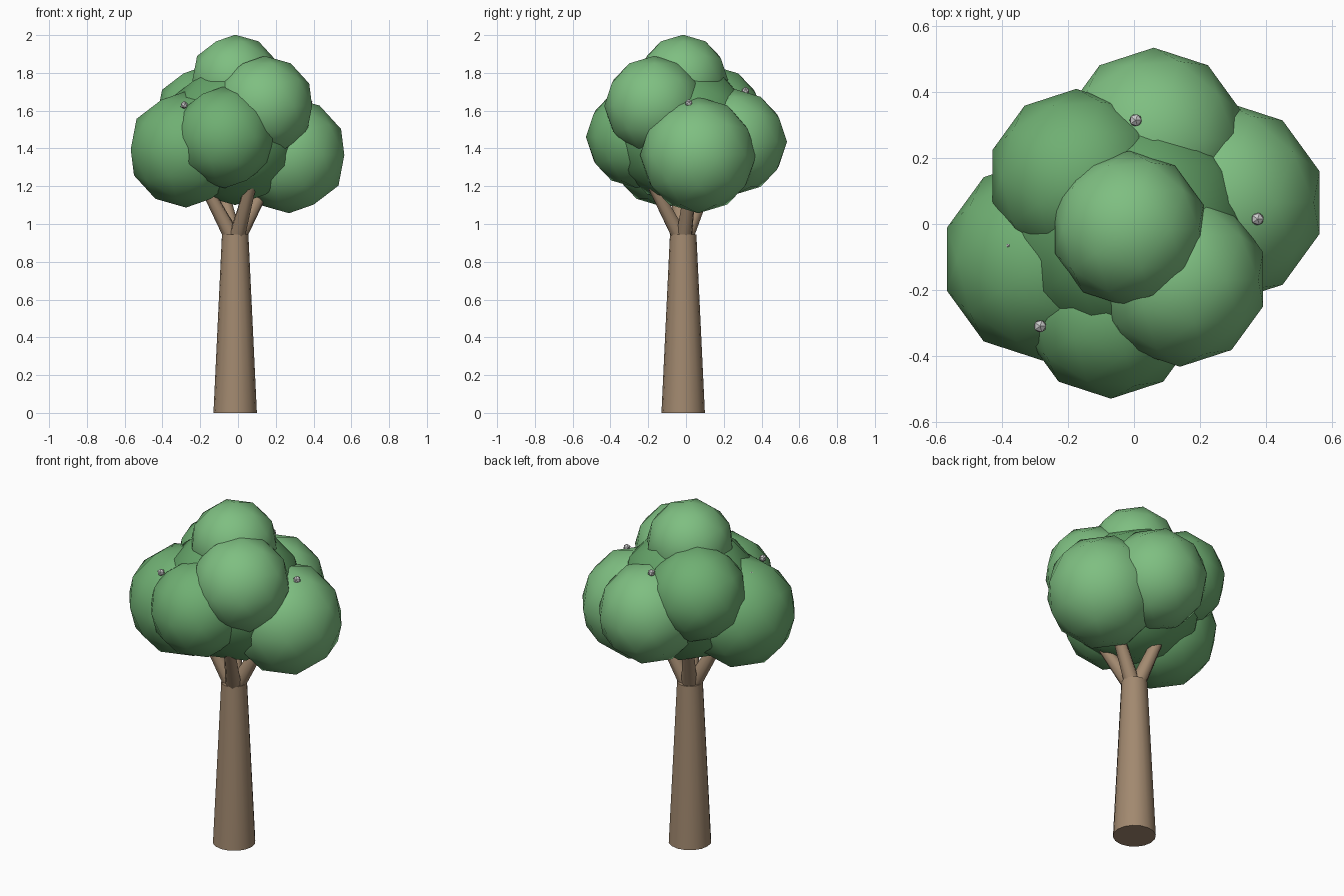
import bpy
from mathutils import Vector

if "Cube" in bpy.data.objects:
    bpy.data.objects.remove(bpy.data.objects["Cube"])


def material(name, rgb):
    m = bpy.data.materials.new(name)
    m.diffuse_color = (*rgb, 1)
    m.use_nodes = True
    m.node_tree.nodes["Principled BSDF"].inputs["Base Color"].default_value = m.diffuse_color
    return m


bark = material("bark", (0.36, 0.25, 0.16))
light_leaf = material("light_leaf", (0.21, 0.52, 0.22))
mid_leaf = material("mid_leaf", (0.16, 0.43, 0.17))
dark_leaf = material("dark_leaf", (0.13, 0.37, 0.14))


def limb(name, start, end, r1, r2, sides):
    a, b = Vector(start), Vector(end)
    bpy.ops.mesh.primitive_cone_add(vertices=sides, radius1=r1, radius2=r2,
                                    depth=(b - a).length, location=(a + b) / 2)
    ob = bpy.context.object
    ob.name = name
    ob.rotation_mode = 'QUATERNION'
    if (b - a).to_2d().length > 1e-6:
        ob.rotation_quaternion = (b - a).to_track_quat('Z', 'Y')
    ob.data.materials.append(bark)
    bpy.ops.object.shade_smooth_by_angle(angle=0.9)


def ball(name, loc, r, mat=None, sub=2):
    bpy.ops.mesh.primitive_ico_sphere_add(subdivisions=sub, radius=r, location=loc)
    ob = bpy.context.object
    ob.name = name
    if mat:
        ob.data.materials.append(mat)
        bpy.ops.object.shade_smooth()


# Trunk and branches
C = -0.015
limb("trunk", (C, C, 0), (C, C, 0.945), 0.115, 0.07, 16)
for name, end in [("branch_right", (0.17, 0.03, 1.25)),
                  ("branch_left", (-0.20, -0.06, 1.25)),
                  ("branch_front", (0.08, -0.20, 1.25)),
                  ("branch_back", (-0.10, 0.13, 1.25))]:
    limb(name, (C, C, 0.90), end, 0.045, 0.028, 8)

# Foliage clumps
for name, loc, r, mat in [
    ("foliage_core", (C, C, 1.48), 0.38, dark_leaf),
    ("foliage_top", (C, C, 1.765), 0.237, light_leaf),
    ("foliage_right", (0.27, 0.065, 1.365), 0.308, light_leaf),
    ("foliage_left", (-0.275, -0.107, 1.395), 0.308, mid_leaf),
    ("foliage_back", (0.06, 0.255, 1.435), 0.28, light_leaf),
    ("foliage_front", (-0.07, -0.26, 1.46), 0.27, mid_leaf),
    ("foliage_upper_right", (0.14, -0.168, 1.625), 0.265, light_leaf),
    ("foliage_upper_left", (-0.175, 0.143, 1.57), 0.267, mid_leaf),
]:
    ball(name, loc, r, mat)

# Small pale buds
for i, loc in enumerate([(0.005, 0.315, 1.705), (0.375, 0.015, 1.64),
                         (-0.285, -0.31, 1.63), (-0.38, -0.065, 1.648)]):
    ball(f"bud_{i + 1}", loc, 0.021, sub=1)
